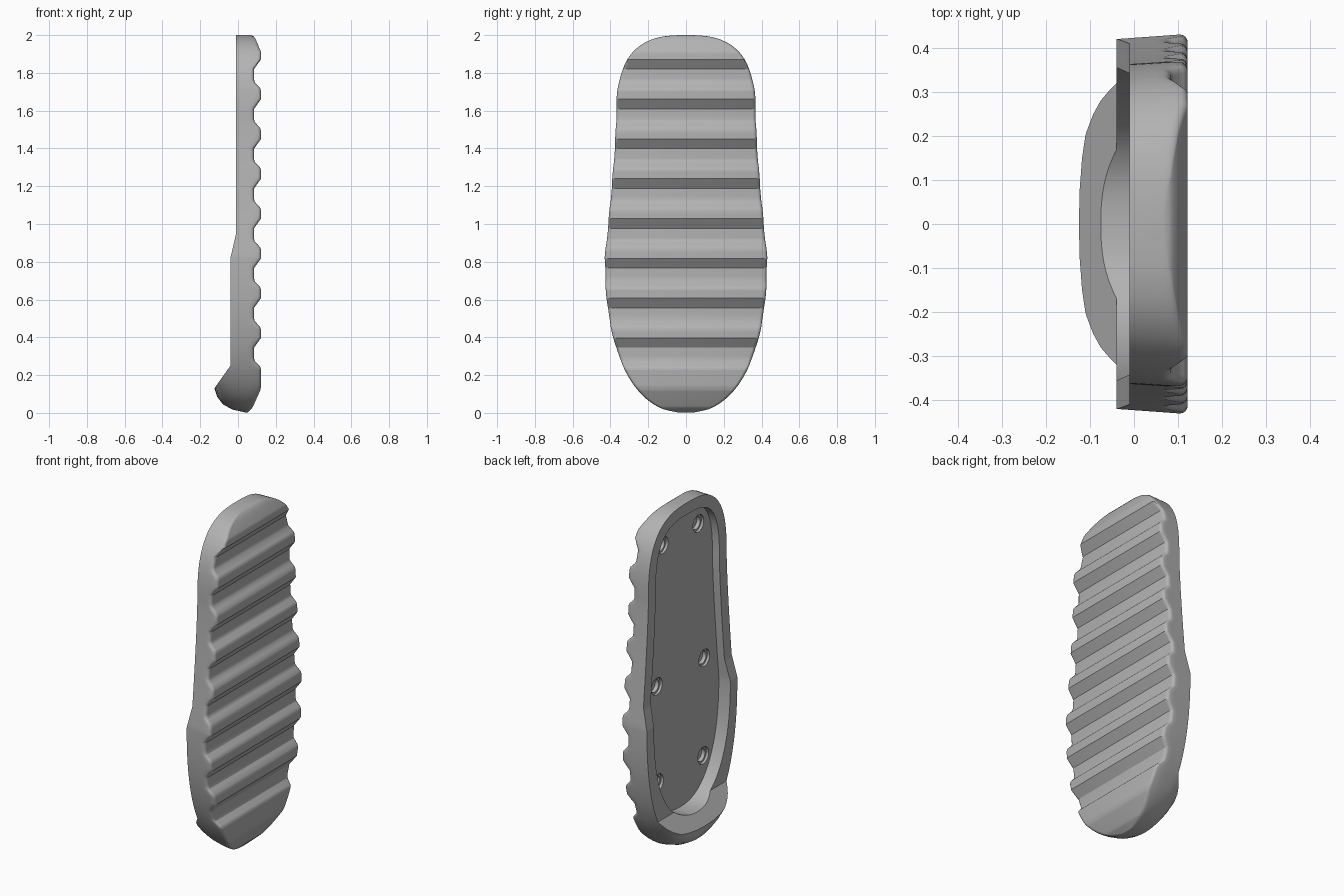
import bpy, bmesh, math
from mathutils import Matrix

cube = bpy.data.objects.get("Cube")
if cube:
    bpy.data.objects.remove(cube)

grey = bpy.data.materials.new("plain_grey")
grey.use_nodes = True
grey.diffuse_color = (0.45, 0.45, 0.45, 1)
grey.node_tree.nodes["Principled BSDF"].inputs["Base Color"].default_value = (0.45, 0.45, 0.45, 1)


def lerp(table, t):
    """Piecewise linear lookup in a sorted list of pairs."""
    if t <= table[0][0]:
        return table[0][1]
    for (a, va), (b, vb) in zip(table, table[1:]):
        if t <= b:
            return va + (vb - va) * (t - a) / (b - a)
    return table[-1][1]


def half_width(z):
    """Half width of the pedal outline at a height."""
    z = min(max(z, 0), 2)
    if z > 1.55:
        t = (z - 1.55) / 0.45
        return 0.366 * max(0, 1 - t ** 2.8) ** (1 / 2.8)
    if z > 0.83:
        return 0.366 + 0.059 * ((1.55 - z) / 0.72) ** 1.3
    t = (0.83 - z) / 0.83
    return 0.425 * max(0, 1 - t ** 2.3) ** (1 / 2.3)


# Side profile: underside and back edge, then the ridged tread
underside = [(0, 0.05), (0.018, -0.03), (0.045, -0.08), (0.085, -0.11), (0.13, -0.125)]
back = underside + [(0.25, -0.04), (0.82, -0.04), (0.95, -0.01), (2, -0.01)]
lift = [(x, z) for z, x in reversed(underside)]

PEAK, VALLEY, STEP = 0.122, 0.085, 0.2107
tread = [(0, 0.05), (0.03, 0.078), (0.12, 0.118), (0.14, PEAK)]
for i in range(8):
    z = 0.345 + i * STEP
    tread += [(z - 0.115, PEAK), (z - 0.10, PEAK - 0.005), (z - 0.07, VALLEY + 0.004),
              (z - 0.055, VALLEY), (z, VALLEY), (z + 0.052, PEAK)]
tread += [(1.91, PEAK), (1.975, 0.095), (1.992, 0.085), (2, 0.07)]


def width_at(x, z):
    """Half width with the rounded heel lift and a slight draft."""
    low = lerp(lift, x)
    if z < 0.83:
        z = (z - low) / (1 - low / 0.83)
    return max(0.002, half_width(z) * (1 + 0.17 * (x - 0.03)))


def section(z, fillet=0.018, wall=9, arc=4):
    """Horizontal slice of the pad as a closed ring."""
    xb, xt = lerp(back, z), lerp(tread, z)
    r = min(fillet, (xt - xb) * 0.4)
    side = []
    for k in range(wall + 1):
        x = xb + (xt - r - xb) * (k / wall) ** 2
        side.append((x, width_at(x, z)))
    w = side[-1][1]
    ry = min(r, w * 0.8)
    for k in range(1, arc + 1):
        a = k / arc * math.pi / 2
        side.append((xt - r + r * math.sin(a), w - ry * (1 - math.cos(a))))
    return [(x, y, z) for x, y in side] + [(x, -y, z) for x, y in reversed(side)]


def make_object(name, bm):
    bmesh.ops.recalc_face_normals(bm, faces=bm.faces[:])
    mesh = bpy.data.meshes.new(name)
    bm.to_mesh(mesh)
    bm.free()
    mesh.materials.append(grey)
    ob = bpy.data.objects.new(name, mesh)
    bpy.context.collection.objects.link(ob)
    return ob


# Heights of the slices: profile corners, even steps, tighter at both ends
rows = [z for z, _ in tread + back if 0.002 < z < 1.998] + [0.0008, 1.9996]
extra = [0.025 * i for i in range(1, 80)]
extra += [0.2 * (i / 16) ** 2 for i in range(1, 16)]
extra += [2 - 0.2 * (i / 14) ** 2 for i in range(1, 14)]
for z in extra:
    if min(abs(z - q) for q in rows) > 0.0012:
        rows.append(z)
rows = sorted(set(round(z, 5) for z in rows))

# Pad body
bm = bmesh.new()
rings = [[bm.verts.new(p) for p in section(z)] for z in rows]
for lower, upper in zip(rings, rings[1:]):
    n = len(lower)
    for i in range(n):
        j = (i + 1) % n
        bm.faces.new((lower[i], lower[j], upper[j], upper[i]))
bm.faces.new(rings[0])
bm.faces.new(rings[-1])
bmesh.ops.remove_doubles(bm, verts=bm.verts[:], dist=0.00005)
pad = make_object("pedal_pad", bm)

# Pocket cutter: the outline, lifted above the heel and inset
RIM, LOW, FLOOR = 0.07, 0.13, 0.035
edge = []
for i in range(97):
    z = 1 - math.cos(math.pi * i / 96)
    edge.append((half_width(z), z if z > 0.83 else LOW + z * (1 - LOW / 0.83)))
inset = []
for i, (y, z) in enumerate(edge):
    if i in (0, 96):
        inset.append((0, z + (RIM if i == 0 else -RIM)))
        continue
    dy = edge[i + 1][0] - edge[i - 1][0]
    dz = edge[i + 1][1] - edge[i - 1][1]
    d = math.hypot(dy, dz)
    inset.append((y - RIM * dz / d, z + RIM * dy / d))
loop = inset + [(-y, z) for y, z in reversed(inset[1:-1])]
bm = bmesh.new()
face = bm.faces.new([bm.verts.new((-0.2, y, z)) for y, z in loop])
out = bmesh.ops.extrude_face_region(bm, geom=[face])
bmesh.ops.translate(bm, vec=(0.2 + FLOOR, 0, 0),
                    verts=[v for v in out["geom"] if isinstance(v, bmesh.types.BMVert)])
cutters = [make_object("pocket_cutter", bm)]


# Stepped screw hole cutters, three mirrored pairs
def hole_cutter(name, radius, depth):
    bm = bmesh.new()
    for y, z in ((0.165, 1.80), (0.22, 0.99), (0.21, 0.42)):
        for s in (1, -1):
            place = Matrix.Translation((FLOOR + depth - 0.05, s * y, z)) @ Matrix.Rotation(math.pi / 2, 4, "Y")
            bmesh.ops.create_cone(bm, cap_ends=True, segments=24, radius1=radius,
                                  radius2=radius, depth=0.1, matrix=place)
    return make_object(name, bm)


cutters += [hole_cutter("hole_mouth_cutter", 0.05, 0.015),
            hole_cutter("hole_core_cutter", 0.038, 0.037)]

bpy.ops.object.select_all(action="DESELECT")
pad.select_set(True)
bpy.context.view_layer.objects.active = pad
for cutter in cutters:
    cutter.hide_render = True
    mod = pad.modifiers.new(cutter.name, "BOOLEAN")
    mod.operation = "DIFFERENCE"
    mod.solver = "EXACT"
    mod.object = cutter
    bpy.ops.object.modifier_apply(modifier=mod.name)
    bpy.data.objects.remove(cutter)

bpy.ops.object.shade_smooth_by_angle(angle=math.radians(28))
